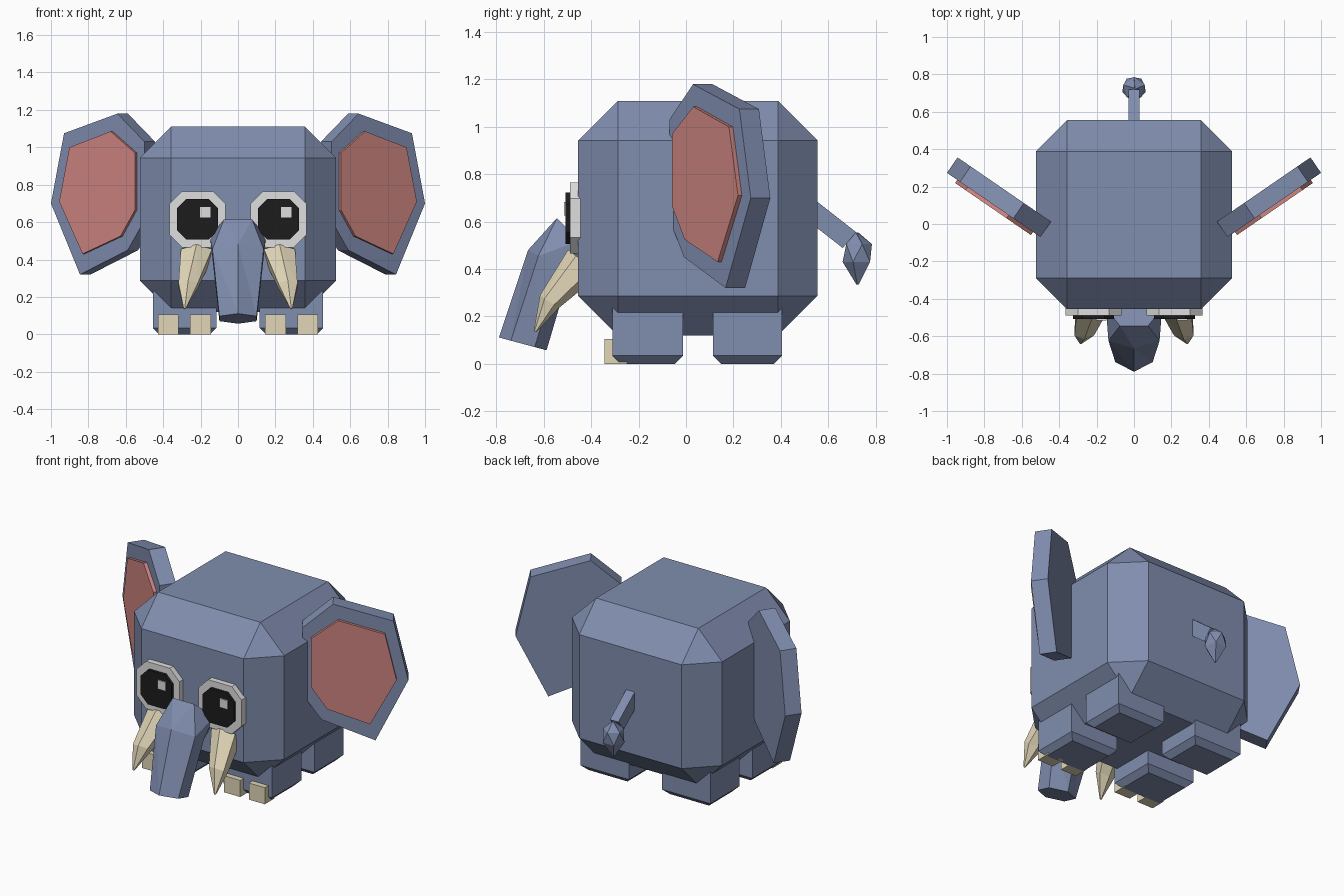
import bpy, bmesh, math
from mathutils import Vector

if "Cube" in bpy.data.objects:
    bpy.data.objects.remove(bpy.data.objects["Cube"])


def material(name, r, g, b):
    m = bpy.data.materials.new(name)
    m.diffuse_color = [(c / 255) ** 2.2 for c in (r, g, b)] + [1]
    m.use_nodes = True
    m.node_tree.nodes["Principled BSDF"].inputs["Base Color"].default_value = m.diffuse_color
    return m


HIDE = material("blue_grey_hide", 127, 140, 173)
PINK = material("ear_pink", 205, 132, 128)
IVORY = material("ivory", 224, 213, 182)
WHITE = material("eye_white", 222, 222, 222)
BLACK = material("pupil_black", 34, 34, 34)


def finish(name, bm, mat):
    bmesh.ops.recalc_face_normals(bm, faces=bm.faces)
    me = bpy.data.meshes.new(name)
    bm.to_mesh(me)
    bm.free()
    me.materials.append(mat)
    ob = bpy.data.objects.new(name, me)
    bpy.context.collection.objects.link(ob)
    return ob


def box(name, lo, hi, mat, bevel=0, pick=None):
    """Box between two corners; pick selects which edges are chamfered."""
    bm = bmesh.new()
    bmesh.ops.create_cube(bm, size=1)
    for v in bm.verts:
        v.co = [lo[i] + (hi[i] - lo[i]) * (v.co[i] + 0.5) for i in range(3)]
    if bevel:
        edges = [e for e in bm.edges if pick is None or pick(e)]
        bmesh.ops.bevel(bm, geom=edges, offset=bevel, segments=1,
                        affect='EDGES', clamp_overlap=False)
    return finish(name, bm, mat)


def loft(name, rings, sides, mat):
    """Rings are (centre, tilt in degrees, x radius, depth radius, phase in degrees)."""
    bm = bmesh.new()
    loops = []
    for c, tilt, rx, rv, phase in rings:
        t = math.radians(tilt)
        v = Vector((0, -math.cos(t), math.sin(t)))
        loop = []
        for i in range(sides):
            a = math.tau * i / sides + math.radians(phase)
            loop.append(bm.verts.new(Vector(c) + Vector((rx * math.sin(a), 0, 0)) + v * rv * math.cos(a)))
        loops.append(loop)
    for p, q in zip(loops, loops[1:]):
        for i in range(sides):
            j = (i + 1) % sides
            bm.faces.new((p[i], p[j], q[j]))
            bm.faces.new((p[i], q[j], q[i]))
    bm.faces.new(loops[0])
    bm.faces.new(loops[-1])
    return finish(name, bm, mat)


def ear_slab(name, outline, side, near, far, mat):
    """Outline (x, z) laid on the slanted ear plane and thickened along its normal."""
    bm = bmesh.new()
    n = Vector((-0.565, 0.825, 0))
    layers = []
    for d in (near, far):
        pts = [Vector((x, -0.07 + 0.687 * (x - 0.5), z)) + n * d for x, z in outline]
        layers.append([bm.verts.new((p.x * side, p.y, p.z)) for p in pts])
    a, b = layers
    bm.faces.new(a)
    bm.faces.new(b)
    for i in range(len(a)):
        j = (i + 1) % len(a)
        bm.faces.new((a[i], a[j], b[j], b[i]))
    return finish(name, bm, mat)


def along_y(e):
    d = e.verts[0].co - e.verts[1].co
    return abs(d.x) < 1e-4 and abs(d.z) < 1e-4


def at_floor(e):
    return all(v.co.z < 1e-4 for v in e.verts)


# Chamfered block body
box("body", (-0.525, -0.455, 0.12), (0.525, 0.555, 1.11), HIDE, 0.167)

# Trunk
loft("trunk", [((0, -0.45, 0.52), 45, 0.15, 0.155, 30),
               ((0, -0.58, 0.43), 30, 0.158, 0.10, 0),
               ((0, -0.689, 0.084), 15, 0.115, 0.104, 0)], 6, HIDE)

EAR = [(1.0, 0.70), (0.93, 1.075), (0.645, 1.18), (0.50, 1.03),
       (0.50, 0.61), (0.59, 0.45), (0.845, 0.32)]
INNER_EAR = [(0.945, 0.71), (0.89, 1.0), (0.67, 1.085), (0.54, 0.97),
             (0.54, 0.665), (0.617, 0.525), (0.82, 0.43)]

for side, label in ((-1, "right"), (1, "left")):
    # Ears with pink insides
    ear_slab(label + "_ear", EAR, side, 0, 0.1, HIDE)
    ear_slab(label + "_inner_ear", INNER_EAR, side, -0.02, 0.01, PINK)

    # Eyes: octagonal white, pupil and glint
    x, z = 0.217 * side, 0.615
    box(label + "_eye_white", (x - 0.15, -0.49, z - 0.15), (x + 0.15, -0.44, z + 0.15),
        WHITE, 0.067, along_y)
    box(label + "_pupil", (x - 0.109, -0.508, z - 0.109), (x + 0.109, -0.485, z + 0.109),
        BLACK, 0.05, along_y)
    gx = x + 0.042
    box(label + "_eye_glint", (gx - 0.028, -0.516, 0.626), (gx + 0.028, -0.507, 0.682), WHITE)

    # Tusks
    loft(label + "_tusk", [((0.222 * side, -0.43, 0.43), 37, 0.096, 0.085, 0),
                           ((0.266 * side, -0.577, 0.262), 35, 0.06, 0.048, 0),
                           ((0.285 * side, -0.637, 0.136), 20, 0.006, 0.006, 0)], 6, IVORY)

    # Feet, and toenails on the front pair
    fx = 0.285 * side
    for part, y0, y1 in (("front", -0.31, -0.013), ("back", 0.114, 0.406)):
        box(f"{label}_{part}_foot", (fx - 0.17, y0, 0), (fx + 0.17, y1, 0.235),
            HIDE, 0.034, at_floor)
    for k, tx in enumerate((0.201, 0.373)):
        box(f"{label}_toenail_{k + 1}", (tx * side - 0.056, -0.345, 0),
            (tx * side + 0.056, -0.25, 0.105), IVORY)

# Tail beam and faceted tuft
loft("tail", [((0, 0.52, 0.655), 130, 0.042, 0.062, 45),
              ((0, 0.69, 0.522), 130, 0.042, 0.062, 45)], 4, HIDE)
loft("tail_tuft", [((0, 0.722, 0.555), 0, 0.006, 0.006, 0),
                   ((0, 0.725, 0.505), 0, 0.06, 0.06, 36),
                   ((0, 0.725, 0.43), 0, 0.066, 0.064, 0),
                   ((0, 0.725, 0.335), 0, 0.006, 0.006, 0)], 5, HIDE)
